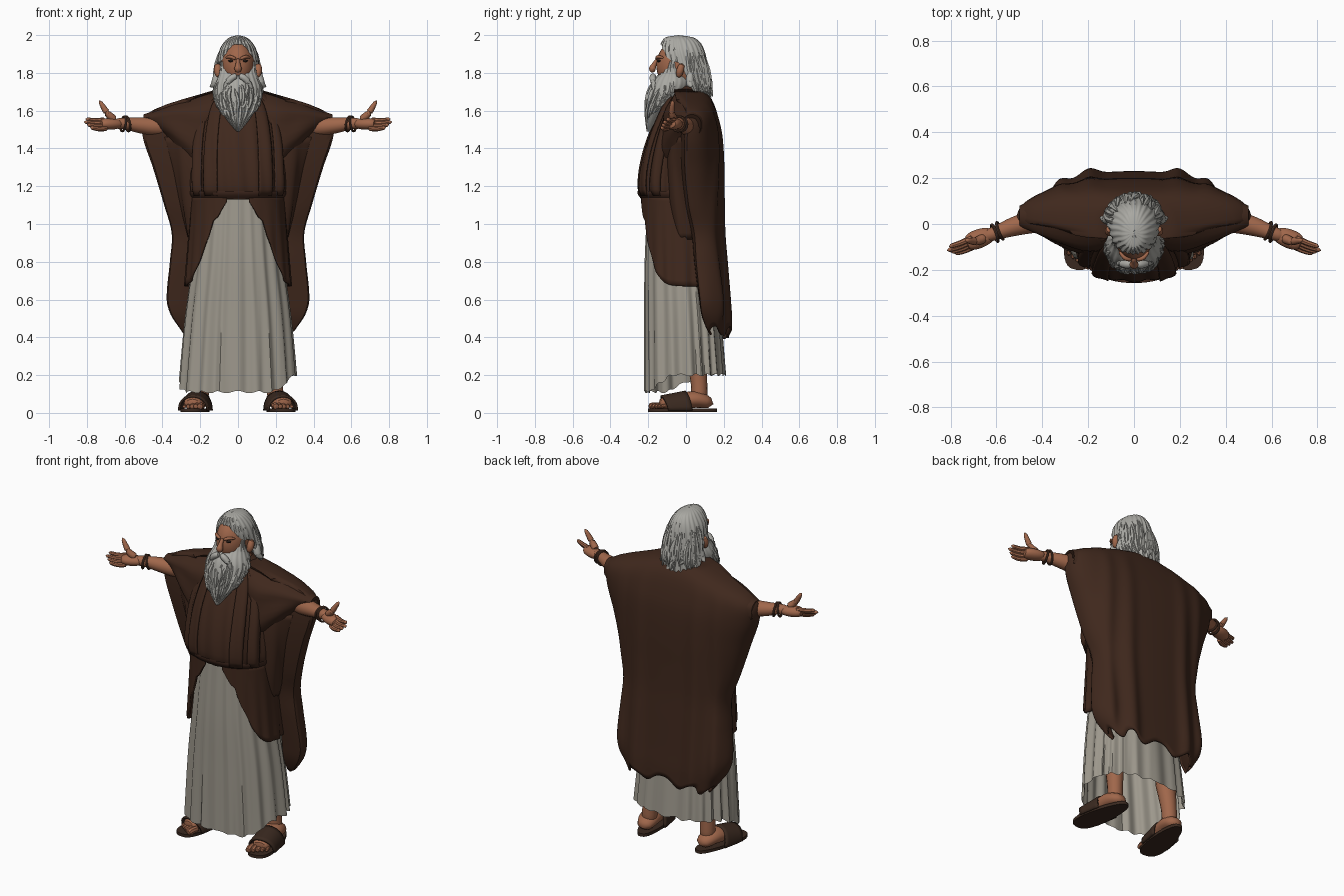
import bpy, bmesh, math, random
from mathutils import Vector
from math import sin, cos, pi, exp

random.seed(4)
if "Cube" in bpy.data.objects:
    bpy.data.objects.remove(bpy.data.objects["Cube"])

def material(name, *rgb):
    m = bpy.data.materials.new(name)
    m.use_nodes = True
    m.diffuse_color = (*rgb, 1)
    m.node_tree.nodes["Principled BSDF"].inputs["Base Color"].default_value = (*rgb, 1)
    return m

BROWN = material("brown wool", .05, .021, .012)
BELT = material("belt brown", .044, .018, .011)
LINEN = material("grey linen", .34, .315, .265)
HAIR = material("grey hair", .4, .395, .365)
SKIN = material("tan skin", .35, .135, .07)
LEATHER = material("dark leather", .042, .022, .014)
CORD = material("bracelet brown", .1, .045, .026)
DARK = material("eye dark", .015, .01, .008)

def table(rows, t):
    """Smooth lookup in ascending rows of (key, values...)"""
    i = min(max(sum(r[0] <= t for r in rows) - 1, 0), len(rows) - 2)
    a, b, before, after = rows[i], rows[i + 1], rows[max(i - 1, 0)], rows[min(i + 2, len(rows) - 1)]
    h, out = b[0] - a[0], []
    w = min(max((t - a[0]) / h, 0), 1)
    for k in range(1, len(a)):
        d, ma, mb = [(q[k] - p[k]) / (q[0] - p[0]) * h for p, q in ((a, b), (before, b), (a, after))]
        out.append(a[k] + w * (ma + w * (3 * d - 2 * ma - mb + w * (ma + mb - 2 * d))))
    return out

def surface(name, f, nu, nv, mat, closed=True, thick=0, cap=False):
    """Grid of f(u, v); u goes round, v goes along"""
    n = nu if closed else nu + 1
    verts = [tuple(f(i / nu, j / nv)) for j in range(nv + 1) for i in range(n)]
    faces = [(j * n + i, j * n + (i + 1) % n, (j + 1) * n + (i + 1) % n, (j + 1) * n + i)
             for j in range(nv) for i in range(nu)]
    if cap:
        faces += [tuple(range(n))[::-1], tuple(range(nv * n, nv * n + n))]
    me = bpy.data.meshes.new(name)
    me.from_pydata(verts, [], faces)
    bm = bmesh.new()
    bm.from_mesh(me)
    bmesh.ops.remove_doubles(bm, verts=bm.verts, dist=.0002)
    bmesh.ops.recalc_face_normals(bm, faces=bm.faces)
    bm.to_mesh(me)
    bm.free()
    me.materials.append(mat)
    me.shade_smooth()
    me.set_sharp_from_angle(angle=math.radians(38))
    ob = bpy.data.objects.new(name, me)
    bpy.context.collection.objects.link(ob)
    if thick:
        mod = ob.modifiers.new("thickness", "SOLIDIFY")
        mod.thickness, mod.offset = thick, 0

def tube(name, pts, mat, side=1, flat=1, n=10, steps=12, xf=Vector):
    """Round-ended limb through (x, y, z, radius) points"""
    rows = [(i / (len(pts) - 1), *p) for i, p in enumerate(pts)]
    def f(u, v):
        x, y, z, r = table(rows, v)
        d = (Vector(table(rows, v + .02)[:3]) - Vector(table(rows, v - .02)[:3])).normalized()
        n1 = d.cross(Vector((0, 0, 1)) if abs(d.z) < .8 else Vector((0, 1, 0))).normalized()
        r *= math.sqrt(max(0, 1 - abs(2 * v - 1) ** 8))
        p = xf(Vector((x, y, z)) + n1 * r * cos(2 * pi * u) + d.cross(n1) * r * flat * sin(2 * pi * u))
        return p.x * side, p.y, p.z
    surface(name, f, n, steps, mat)

def ball(name, c, r, mat, n):
    surface(name, lambda u, v: (c[0] + r[0] * sin(pi * v) * cos(2 * pi * u),
                                c[1] + r[1] * sin(pi * v) * sin(2 * pi * u), c[2] + r[2] * cos(pi * v)), n, n, mat)

def power(v, e):
    return math.copysign(abs(v) ** e, v)

def oval(rows, a, z, k=1, e=1):
    """Point on a body whose rows give z, half width, front, back; angle zero is the front"""
    rx, yf, yb = table(rows, z)
    return k * rx * power(sin(a), e), k * ((yf + yb) / 2 - (yb - yf) / 2 * power(cos(a), e)), z

# Pleated under robe, hem longest in front
ROBE = [(.1, .32, -.222, .22), (.5, .282, -.22, .185), (.8, .24, -.217, .15), (1.15, .2, -.2, .12)]
def robe(u, v):
    a = 2 * pi * u
    hem = .2 - .09 * min(1, max(0, 1.5 * cos(a + .3))) + .006 * cos(21 * a)
    fold = abs(sin(10 * a + sin(3 * a))) * .7 + abs(sin(7 * a + v)) * .3
    return oval(ROBE, a, 1.15 + (hem - 1.15) * v, 1.01 - (.03 + .06 * v) * fold ** 2, .85)
surface("under_robe", robe, 200, 24, LINEN)

# Tunic body with folds gathered at the belt
TUNIC = [(1.13, .235, -.23, .15), (1.18, .25, -.25, .15), (1.3, .25, -.243, .16), (1.45, .24, -.205, .16),
         (1.6, .205, -.14, .14), (1.68, .15, -.09, .11), (1.73, .08, -.05, .07)]
def tunic(a, z, out=0):
    return oval(TUNIC, a, z, 1 + out + .022 * cos(18 * a + sin(5 * z)) * min(1, (1.75 - z) * 3), .9)
surface("tunic", lambda u, v: tunic(2 * pi * u, 1.13 + .6 * v), 120, 24, BROWN)
surface("belt", lambda u, v: oval(TUNIC, 2 * pi * u, 1.135 + .04 * v, 1.03 + .02 * sin(pi * v), .9), 64, 5, BELT)

# Open tunic tails below the belt
HEM = [(.2, 1.12), (.27, 1.09), (.4, 1.035), (.5, 1.015), (.57, .95), (.75, .85), (.95, .75), (1.2, .69),
       (1.7, .67), (3.2, .67)]
TAIL = [(.65, .278, -.23, .17), (1.15, .24, -.236, .155)]
def tails(u, v):
    a = .2 + (2 * pi - .4) * u
    z = 1.15 + (table(HEM, min(a, 2 * pi - a))[0] - 1.15) * v
    return oval(TAIL, a, z, 1 + .04 * (1.15 - z) * cos(19 * a), .88)
surface("tunic_tails", tails, 120, 16, BROWN, closed=False, thick=.012)

# Cloak hung from the arms, edges turned forward; rows give z, half width, front, back
CLOAK = [(.4, .27, .14, .232), (.46, .31, .11, .232), (.52, .35, .09, .23), (.6, .372, .08, .224),
         (.8, .355, .06, .212), (.95, .345, .05, .203), (1.1, .385, .02, .2), (1.3, .445, 0, .198),
         (1.47, .5, 0, .187), (1.57, .49, .01, .165), (1.63, .37, 0, .145), (1.675, .22, -.02, .12),
         (1.71, .1, -.03, .08)]
def cloak(u, v):
    t = 2 * u - 1
    z = 1.71 + (.425 + .025 * cos(t * 17) + .015 * t - 1.71) * v
    w, yf, yb = table(CLOAK, z)
    th = max(-1, min(1, t / .84)) * pi / 2
    inward = max(0, abs(t) - .84) / .16
    x = w * power(sin(th), .85)
    lobes = exp(-((abs(x) - .195) / .045) ** 2) + exp(-((abs(x) - .325) / .04) ** 2) - .25
    y = yf + (yb - yf) * max(0, cos(th)) ** .75 + .03 * v ** .7 * lobes * min(1, 2 * cos(th))
    return x - math.copysign(inward * max(0, w - .25), x), y - .035 * sin(inward * pi / 2) * (1 - v), z
surface("cloak", cloak, 130, 48, BROWN, closed=False, thick=.012)

# Sleeve rows: x, front, back, top, bottom; drape rows: z, outer x, front, back
SLEEVE = [(.06, -.1, .1, 1.71, 1.4), (.2, -.13, .16, 1.685, 1.25), (.32, -.1, .15, 1.648, 1.34),
          (.41, -.065, .12, 1.612, 1.42), (.5, -.02, .08, 1.58, 1.465)]
DRAPE = [(.92, .26, -.06, .06), (1.1, .3, -.09, .08), (1.3, .345, -.1, .1), (1.46, .385, -.09, .1)]

for side, tag in ((1, "left"), (-1, "right")):
    # Mantle bands, sleeve and the drape below it
    for k, start in enumerate((.4, .85)):
        surface(f"{tag}_mantle_band_{k}",
                lambda u, v: tunic(side * (start + .32 * u), 1.15 + .54 * v, .02 + .035 * sin(pi * u)),
                8, 16, BROWN, closed=False, thick=.012)
    def sleeve(u, v):
        a, x = 2 * pi * u, .06 + .44 * v
        yf, yb, zt, zb = table(SLEEVE, x)
        y = (yf + yb) / 2 + (yb - yf) / 2 * cos(a) * (1 + .06 * cos(7 * a + 3 * v) * sin(pi * v))
        x -= .11 * v ** 3 * min(1, max(0, -sin(a) * .8 - cos(a) * .6))
        return side * x, y, (zt + zb) / 2 + (zt - zb) / 2 * power(sin(a), .8)
    surface(f"{tag}_sleeve", sleeve, 40, 20, BROWN, cap=True)
    def drape(u, v):
        w, yf, yb = table(DRAPE, .92 + .54 * v)
        out = (w - .18) * sin(pi * u) * (1 + .07 * cos(6 * pi * u + 4 * v))
        return side * (.18 + out), (yf + yb) / 2 - (yb - yf) / 2 * cos(pi * u), .92 + .54 * v
    surface(f"{tag}_sleeve_drape", drape, 28, 16, BROWN, closed=False, thick=.01)

    # Arm, open hand and thin bracelets
    tube(f"{tag}_arm", [(.28, .04, 1.535, .055), (.42, .015, 1.517, .051), (.52, -.01, 1.523, .042),
                        (.6, -.038, 1.532, .031), (.66, -.058, 1.53, .03)], SKIN, side, n=16, steps=20)
    tube(f"{tag}_palm", [(.61, -.04, 1.53, .028), (.66, -.058, 1.53, .04), (.7, -.073, 1.53, .04),
                         (.735, -.085, 1.53, .03)], SKIN, side, .75, 14)
    for i in range(4):
        x, y, z, reach = .7 - .004 * i, -.056 - .012 * i, 1.552 - .015 * i, .121 - .013 * abs(i - 1)
        tube(f"{tag}_finger_{i}", [(x, y, z, .014), (x + reach / 2, y - reach * .24, z - .004, .0125),
                                   (x + reach, y - reach * .4, z + .004, .01)], SKIN, side, n=8)
    tube(f"{tag}_thumb", [(.65, -.06, 1.55, .022), (.69, -.075, 1.585, .018), (.735, -.07, 1.655, .01)], SKIN, side)
    for k in (0, 1):
        def bracelet(u, v):
            a, r = 2 * pi * u, .039 + .006 * cos(2 * pi * v)
            off = .006 * sin(2 * pi * v) + .006 * sin(a) * (1 - 2 * k)
            return (side * (.585 + .022 * k + off + r * cos(a) * .35),
                    -.03 - .01 * k - off * .4 + r * cos(a) * .94, 1.53 + r * sin(a))
        surface(f"{tag}_bracelet_{k}", bracelet, 24, 8, CORD)

    # Foot and sandal, built from heel to toe and then turned outward
    def turned(p):
        return Vector((.192 + p[0] * cos(.17) + p[1] * sin(.17), .15 - p[1] * cos(.17) + p[0] * sin(.17), p[2]))
    def placed(*p):
        return side * turned(p).x, turned(p).y, p[2]
    def sole(u, v):
        y = .17 - .185 * cos(2 * pi * u)
        return placed((.062 + .09 * (y - .1)) * power(sin(2 * pi * u), .7), y, .004 + .018 * v)
    tube(f"{tag}_leg", [(.197, .07, .06, .046), (.196, .07, .14, .043), (.19, .06, .25, .05),
                        (.18, .04, .4, .062)], SKIN, side, n=16)
    tube(f"{tag}_foot", [(0, .005, .046, .045), (0, .09, .07, .06), (0, .16, .066, .06), (0, .24, .054, .055),
                         (0, .3, .042, .046)], SKIN, side, .72, 16, 16, turned)
    for i in range(5):
        x, end, r = -.048 + .023 * i, .345 - .011 * i, .018 - .002 * i
        tube(f"{tag}_toe_{i}", [(x, .26, .036, r), (x, end - .03, .038, r), (x, end, .03, r * .9)],
             SKIN, side, n=8, steps=8, xf=turned)
    surface(f"{tag}_sandal_sole", sole, 36, 1, LEATHER, cap=True)
    surface(f"{tag}_sandal_strap", lambda u, v: placed(
        .076 * cos(pi * u), .13 + .13 * v + .025 * sin(pi * u), .012 + (.1 - .025 * v) * sin(pi * u) ** .8),
        20, 6, LEATHER, closed=False, thick=.012)

    # Ear, eye, brow ridge, moustache and a loose lock over the shoulder
    tube(f"{tag}_ear", [(.1, -.04, 1.775, .012), (.107, -.032, 1.81, .02), (.107, -.02, 1.85, .015)], SKIN, side)
    ball(f"{tag}_eye", (side * .036, -.142, 1.863), (.016, .011, .007), DARK, 12)
    tube(f"{tag}_brow", [(.01, -.157, 1.873, .008), (.04, -.148, 1.885, .009), (.066, -.118, 1.88, .006)], SKIN, side)
    tube(f"{tag}_moustache", [(.003, -.172, 1.785, .014), (.03, -.176, 1.775, .018),
                              (.058, -.172, 1.745, .015), (.075, -.17, 1.7, .006)], HAIR, side)
    tube(f"{tag}_shoulder_lock", [(.1, .03, 1.82, .02), (.12, .02, 1.75, .022), (.15, .03, 1.725, .004)], HAIR, side)

# Head and nose
ball("head", (0, -.035, 1.84), (.09, .122, .135), SKIN, 28)
tube("neck", [(0, .02, 1.6, .07), (0, .01, 1.8, .065)], SKIN, n=16)
tube("nose", [(0, -.148, 1.878, .01), (0, -.168, 1.845, .013), (0, -.177, 1.822, .02), (0, -.164, 1.808, .013)], SKIN)

# Hair with a hairline above the face, and the beard
SCALP = [(1.66, .115, -.06, .132), (1.75, .12, -.1, .124), (1.85, .109, -.13, .11), (1.92, .096, -.138, .095),
         (1.965, .07, -.125, .07), (1.99, .04, -.1, .03), (2, 0, -.04, -.04)]
LINE = [(0, 1.95), (.35, 1.945), (.7, 1.9), (1, 1.86), (1.4, 1.845), (1.65, 1.74), (2.1, 1.68), (3.2, 1.67)]
BEARD = [(1.49, .008, -.205, -.19), (1.54, .05, -.212, -.16), (1.6, .09, -.212, -.11), (1.67, .12, -.205, -.02),
         (1.73, .122, -.19, .02), (1.77, .108, -.168, .02), (1.8, .098, -.135, -.01), (1.86, .092, -.1, -.04)]
def scalp(a, z, out=0):
    return oval(SCALP, a, z, 1 + out + .03 * cos(24 * a + 20 * z))
def hair(u, v):
    a = 2 * pi * u
    return scalp(a, 2 - (2 - table(LINE, min(a, 2 * pi - a))[0]) * v ** 1.6)
def beard(a, z):
    return oval(BEARD, a, z, 1 + .018 * cos(20 * a + 12 * z))
surface("hair", hair, 120, 24, HAIR)
surface("beard", lambda u, v: beard(2 * pi * u, 1.86 - .37 * v), 90, 22, HAIR, cap=True)

# Loose tapering locks over hair and beard
for i in range(56):
    a, b = random.uniform(1.75, 2 * pi - 1.75), random.uniform(-1.7, 1.7)
    top, end, turn = random.uniform(1.75, 1.93), random.uniform(1.67, 1.72), random.uniform(-.2, .2)
    tube(f"hair_lock_{i}", [(*scalp(a, top), .007), (*scalp(a + turn, (top + end) / 2, .02), .014),
                            (*scalp(a, end, random.uniform(0, .1)), .003)], HAIR, n=6, steps=8)
    top = random.uniform(1.6, 1.76)
    end = max(1.5 + .06 * abs(b), top - random.uniform(.09, .15))
    tube(f"beard_lock_{i}", [(*beard(b, top), .006), (*beard(b + turn, (top + end) / 2), .012),
                             (*beard(b, end), .003)], HAIR, n=6, steps=8)
